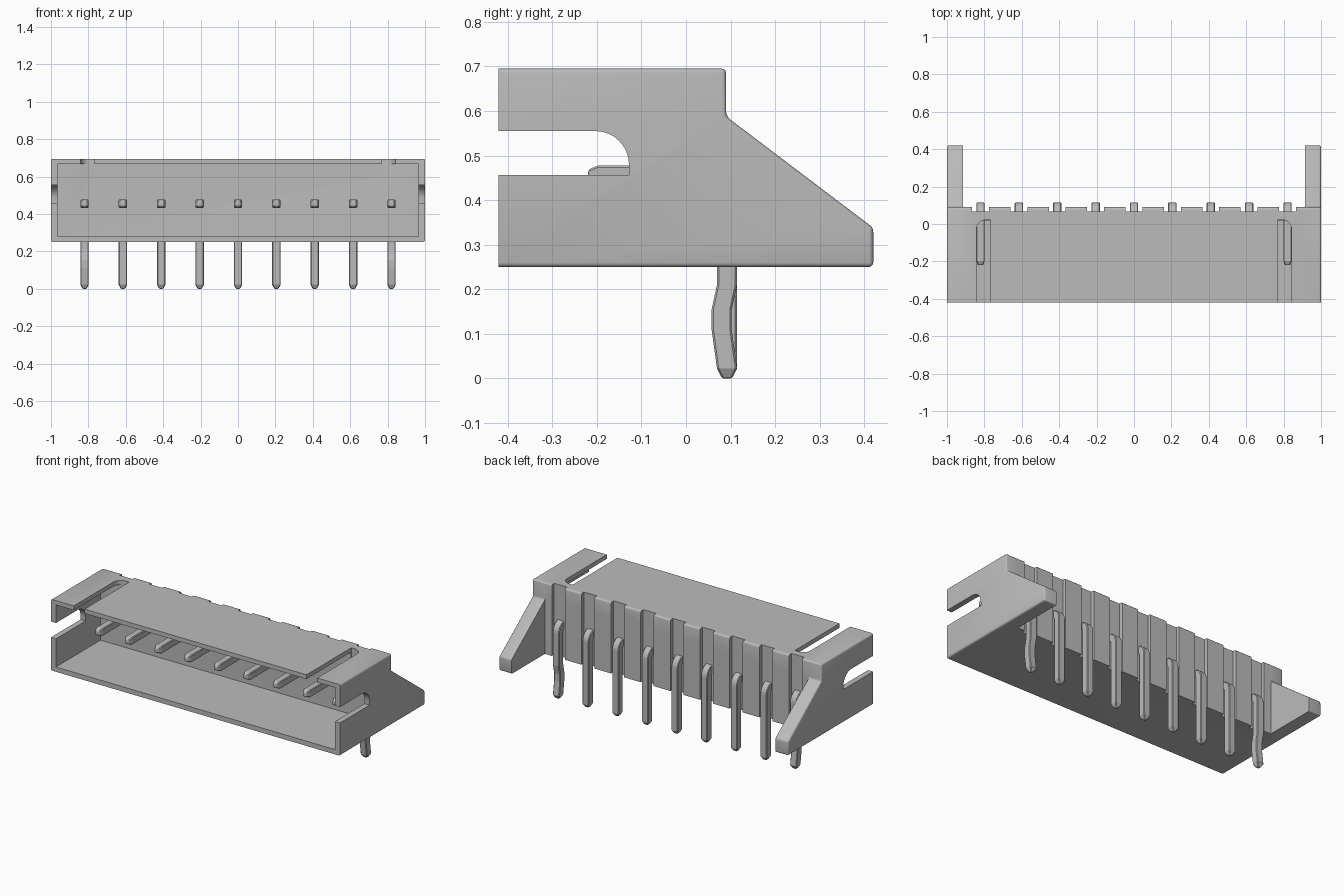
import bpy, bmesh, math
from mathutils import Vector

cube = bpy.data.objects.get("Cube")
if cube:
    bpy.data.objects.remove(cube, do_unlink=True)

grey = bpy.data.materials.new("light grey")
grey.use_nodes = True
grey.diffuse_color = (0.5, 0.5, 0.5, 1)
grey.node_tree.nodes["Principled BSDF"].inputs["Base Color"].default_value = grey.diffuse_color


def finish(name, bm):
    bmesh.ops.recalc_face_normals(bm, faces=bm.faces)
    mesh = bpy.data.meshes.new(name)
    bm.to_mesh(mesh)
    bm.free()
    mesh.materials.append(grey)
    ob = bpy.data.objects.new(name, mesh)
    bpy.context.collection.objects.link(ob)
    return ob


def prism(name, points, direction):
    """Extrude a closed outline along a direction vector."""
    bm = bmesh.new()
    face = bm.faces.new([bm.verts.new(p) for p in points])
    new = bmesh.ops.extrude_face_region(bm, geom=[face])["geom"]
    verts = [v for v in new if isinstance(v, bmesh.types.BMVert)]
    bmesh.ops.translate(bm, verts=verts, vec=Vector(direction))
    return finish(name, bm)


def box(name, x0, x1, y0, y1, z0, z1):
    outline = [(x0, y0, z0), (x1, y0, z0), (x1, y1, z0), (x0, y1, z0)]
    return prism(name, outline, (0, 0, z1 - z0))


def arc(cu, cv, r, start, end, steps=8):
    return [(cu + r * math.cos(math.radians(start + (end - start) * i / steps)),
             cv + r * math.sin(math.radians(start + (end - start) * i / steps)))
            for i in range(steps + 1)]


def apply_modifiers(ob):
    bpy.context.view_layer.objects.active = ob
    for mod in list(ob.modifiers):
        bpy.ops.object.modifier_apply(modifier=mod.name)


def cut(target, cutter):
    mod = target.modifiers.new("cut", "BOOLEAN")
    mod.operation, mod.solver, mod.object = "DIFFERENCE", "EXACT", cutter
    apply_modifiers(target)
    bpy.data.objects.remove(cutter, do_unlink=True)


FRONT, BACK, BOTTOM, TOP = -0.42, 0.09, 0.25, 0.695
PIN_X = [0.1825 * (i - 4) * 1.124 for i in range(9)]

# Housing with sloped support wings, edges softened except around the mouth
side = [(FRONT, BOTTOM), (0.42, BOTTOM), (0.42, 0.338), (BACK, 0.588), (BACK, TOP), (FRONT, TOP)]
housing = prism("housing", [(-1, y, z) for y, z in side], (2, 0, 0))
bm = bmesh.new()
bm.from_mesh(housing.data)
soft = [e for e in bm.edges if max(v.co.y for v in e.verts) > FRONT + 0.01]
bmesh.ops.bevel(bm, geom=soft, offset=0.01, segments=3, profile=0.5, affect="EDGES")
bm.to_mesh(housing.data)
bm.free()

# Space between the wings and the main cavity
cut(housing, box("cutter", -0.913, 0.913, BACK, 0.6, 0.1, 0.9))
cut(housing, box("cutter", -0.965, 0.965, -0.6, 0.02, 0.28, 0.668))

# Rounded slots through the side walls
slot = [(-0.6, 0.456), (-0.128, 0.456)] + arc(-0.203, 0.48, 0.075, 0, 90) + [(-0.6, 0.555)]
cut(housing, prism("cutter", [(-1.2, y, z) for y, z in slot], (2.4, 0, 0)))

# Slots in the roof with a rounded outer corner
for s in (-1, 1):
    outline = [(0.768, -0.6), (0.842, -0.6)] + arc(0.792, -0.028, 0.05, 0, 90) + [(0.768, 0.022)]
    cut(housing, prism("cutter", [(s * x, y, 0.6) for x, y in outline], (0, 0, 0.3)))

# Grooves behind the pins
for x in PIN_X:
    cut(housing, box("cutter", x - 0.045, x + 0.045, 0.066, 0.2, 0.1, 0.9))
housing.select_set(True)
bpy.context.view_layer.objects.active = housing
bpy.ops.object.shade_smooth_by_angle(angle=math.radians(35))


def pin(name, x, kinked):
    """Square rod swept along a bent path; rings hold y, z, tilt and half width."""
    w, k = 0.0225, 0.012 if kinked else 0
    rings = [(-0.22, 0.455, 90, 0.013), (-0.198, 0.455, 90, w)]
    rings += [(y, z, a, w) for (y, z), a in
              zip(arc(0.05, 0.413, 0.042, 90, 0, 6), [90 - 15 * i for i in range(7)])]
    rings += [(0.092 - d, z, 0, w) for z, d in
              ((0.21, 0), (0.155, k), (0.11, k), (0.022, 0))]
    rings.append((0.092, 0, 0, 0.011))
    bm = bmesh.new()
    loops = []
    for y, z, a, h in rings:
        ny, nz = h * math.cos(math.radians(a)), h * math.sin(math.radians(a))
        loops.append([bm.verts.new((x + i * h, y + j * ny, z + j * nz))
                      for i, j in ((-1, -1), (1, -1), (1, 1), (-1, 1))])
    for a, b in zip(loops, loops[1:]):
        for i in range(4):
            j = (i + 1) % 4
            bm.faces.new((a[i], a[j], b[j], b[i]))
    bm.faces.new(loops[0])
    bm.faces.new(loops[-1])
    ob = finish(name, bm)
    bevel = ob.modifiers.new("bevel", "BEVEL")
    bevel.width, bevel.segments, bevel.limit_method = 0.004, 1, "ANGLE"
    bevel.angle_limit = math.radians(60)
    apply_modifiers(ob)


# Nine contact pins, the end ones kinked for retention
for i, x in enumerate(PIN_X):
    pin(f"contact_pin_{i + 1}", x, i in (0, 8))
